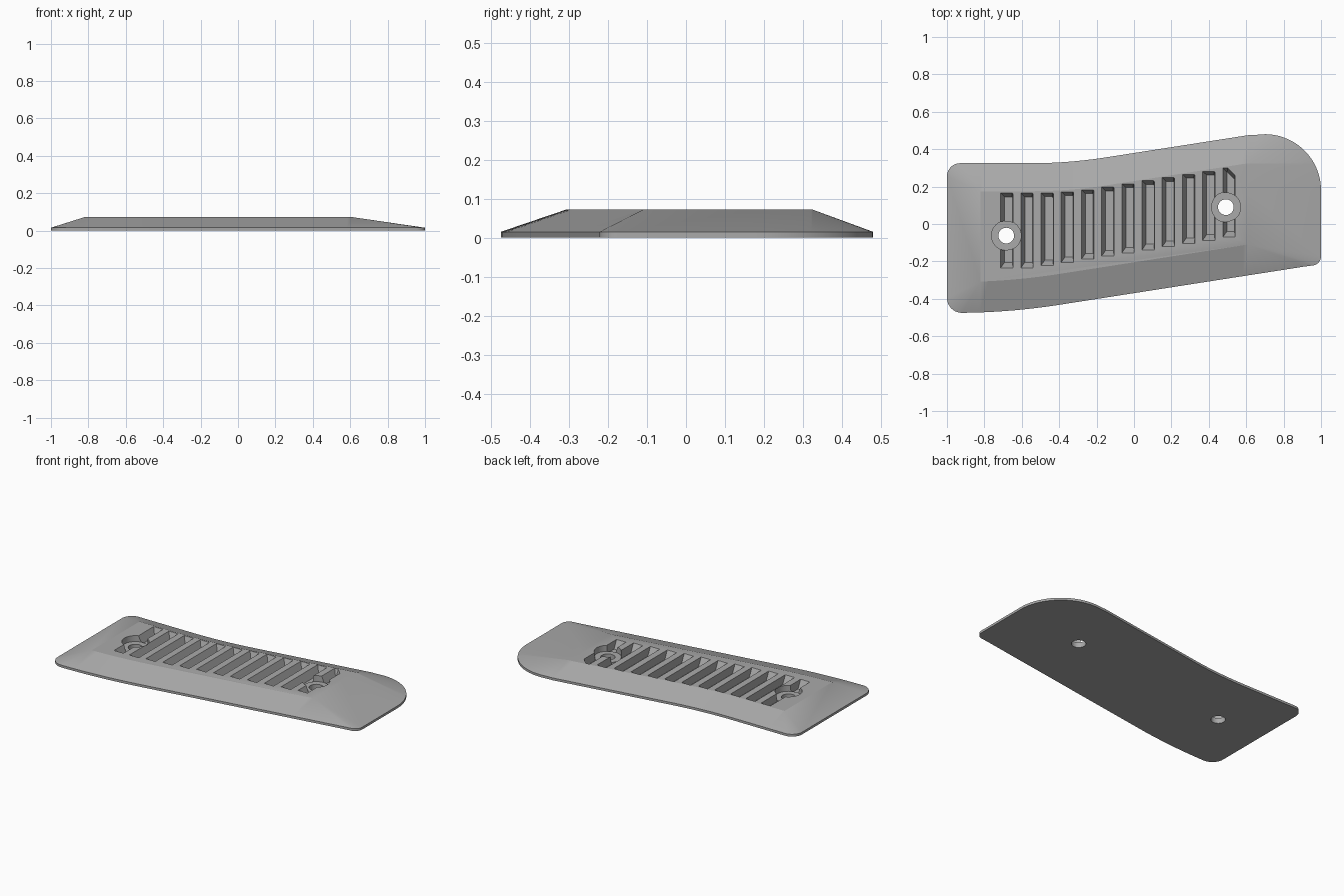
import bpy, bmesh
from math import sin, cos, radians

cube = bpy.data.objects.get("Cube")
if cube:
    bpy.data.objects.remove(cube, do_unlink=True)

grey = bpy.data.materials.new("satin grey")
grey.use_nodes = True
colour = (0.40, 0.40, 0.40, 1)
grey.diffuse_color = colour
grey.node_tree.nodes["Principled BSDF"].inputs["Base Color"].default_value = colour

SLOPE, RIM, TOP = 0.156, 0.015, 0.072


def bend(x, a, b):
    """Level before a, straight slope after b, smooth bend between."""
    if x <= a:
        return 0.0
    if x <= b:
        return SLOPE * (x - a) ** 2 / (2 * (b - a))
    return SLOPE * (x - (a + b) / 2)


def back(x):
    return 0.325 + bend(x, -0.55, -0.15)


def front(x):
    return -0.475 + bend(x, -0.95, -0.4)


def arc(cx, cy, r, start, end, n):
    steps = [radians(start + (end - start) * i / n) for i in range(n + 1)]
    return [(cx + r * cos(a), cy + r * sin(a)) for a in steps]


def edge(f, x0, x1, n):
    return [(x, f(x)) for x in (x0 + (x1 - x0) * i / n for i in range(1, n))]


def clamp(v, lo, hi):
    return max(lo, min(hi, v))


def make_object(name, rings):
    """Closed solid lofted through stacked rings of points."""
    bm = bmesh.new()
    loops = [[bm.verts.new(p) for p in ring] for ring in rings]
    n = len(loops[0])
    for lower, upper in zip(loops, loops[1:]):
        for i in range(n):
            j = (i + 1) % n
            bm.faces.new((lower[i], lower[j], upper[j], upper[i]))
    bm.faces.new(loops[0][::-1])
    bm.faces.new(loops[-1])
    bmesh.ops.remove_doubles(bm, verts=bm.verts, dist=0.0005)
    bmesh.ops.recalc_face_normals(bm, faces=bm.faces)
    mesh = bpy.data.meshes.new(name)
    bm.to_mesh(mesh)
    bm.free()
    mesh.materials.append(grey)
    obj = bpy.data.objects.new(name, mesh)
    bpy.context.collection.objects.link(obj)
    return obj


def cylinder(name, x, y, r, z0, z1):
    circle = arc(x, y, r, 0, 360, 48)[:-1]
    return make_object(name, [[(px, py, z) for px, py in circle] for z in (z0, z1)])


def combine(target, tool, operation):
    mod = target.modifiers.new(operation.title(), 'BOOLEAN')
    mod.operation, mod.object, mod.solver = operation, tool, 'EXACT'
    bpy.context.view_layer.objects.active = target
    bpy.ops.object.modifier_apply(modifier=mod.name)
    bpy.data.objects.remove(tool, do_unlink=True)


# Curved plate: thin upright rim, then wide bevels up to a flat plateau
outline = (arc(-0.92, -0.395, 0.08, 180, 270, 10) + edge(front, -0.92, 0.958, 40)
           + arc(0.95, -0.172, 0.05, -81, 0, 8) + arc(0.70, 0.18, 0.30, 0, 99, 28)
           + edge(back, 0.653, -0.93, 40) + arc(-0.93, 0.255, 0.07, 90, 180, 10))
plateau = []
for x, y in outline:
    px = clamp(x, -0.82, 0.61)
    plateau.append((px, clamp(y, front(px) + 0.165, back(px) - 0.15)))
plate = make_object("plate", [[(x, y, 0) for x, y in outline],
                              [(x, y, RIM) for x, y in outline],
                              [(x, y, TOP) for x, y in plateau]])

# Row of tapered grip slots that follows the bend
for i in range(12):
    x = -0.68 + 0.108 * i
    y0, y1 = front(x) + 0.22, back(x) - 0.16
    y0 = max(y0, -0.235)
    w = 0.033
    corner = 0.04 if i == 11 else 0.004

    def slot_ring(left, right, lo, hi, z):
        return [(x - left, lo, z), (x + right, lo, z),
                (x + right, hi - corner, z), (x + right - corner, hi, z), (x - left, hi, z)]
    cutter = make_object("slot_cutter", [slot_ring(0.012, w - 0.003, y0 + 0.03, y1 - 0.02, 0.022),
                                         slot_ring(w, w, y0, y1, TOP),
                                         slot_ring(w, w, y0, y1, TOP + 0.03)])
    combine(plate, cutter, 'DIFFERENCE')

# Two recessed screw seats with through holes
for x, y in ((-0.683, -0.062), (0.491, 0.09)):
    combine(plate, cylinder("recess_cutter", x, y, 0.079, 0.034, 0.12), 'DIFFERENCE')
    combine(plate, cylinder("screw_seat", x, y, 0.079, 0.008, 0.034), 'UNION')
    combine(plate, cylinder("hole_cutter", x, y, 0.042, -0.05, 0.12), 'DIFFERENCE')

# Smooth bevels with crisp edges
bpy.ops.object.select_all(action='DESELECT')
plate.select_set(True)
bpy.context.view_layer.objects.active = plate
bpy.ops.object.shade_smooth_by_angle(angle=radians(12))
